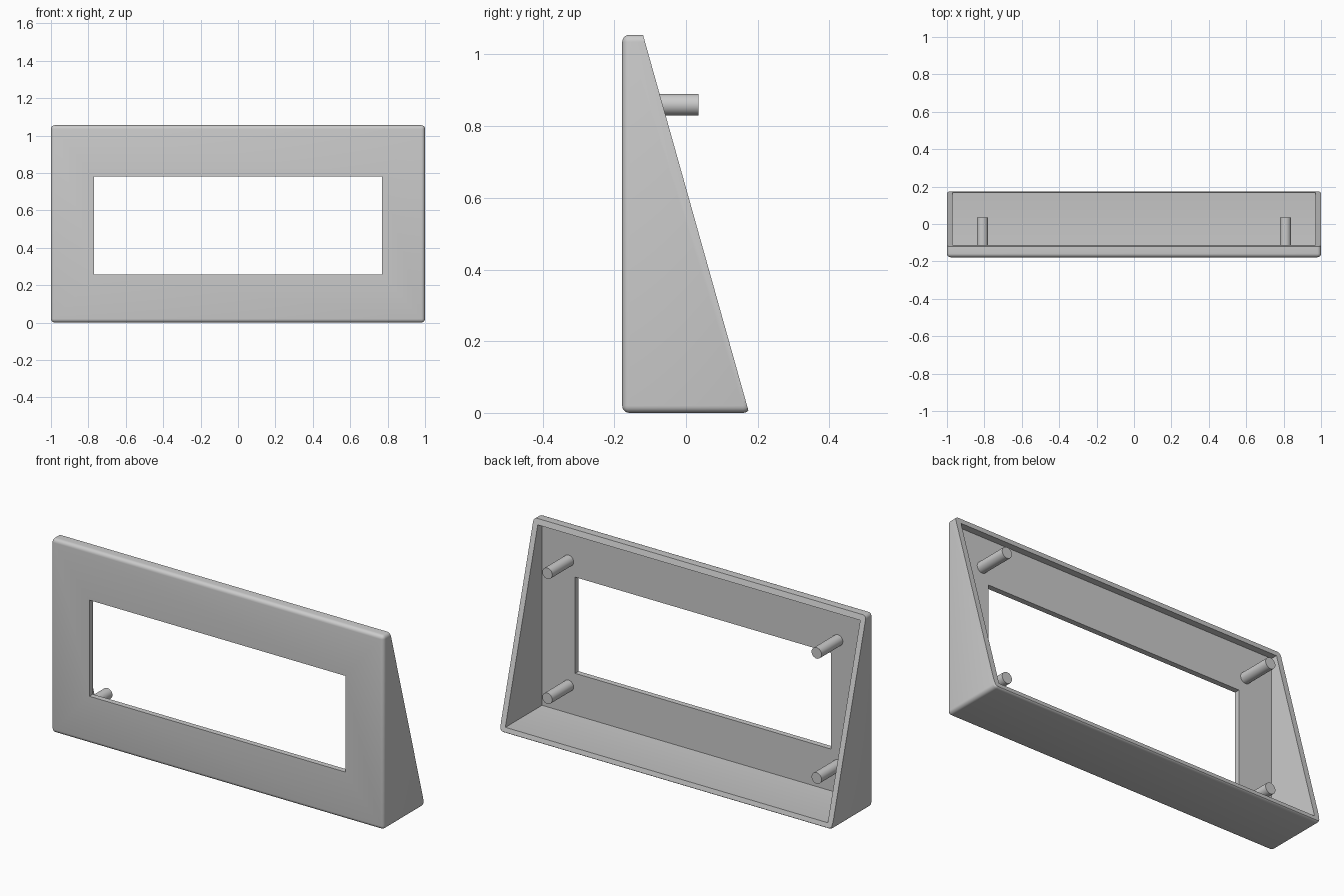
import bpy, bmesh, math
from mathutils import Vector

if "Cube" in bpy.data.objects:
    bpy.data.objects.remove(bpy.data.objects["Cube"], do_unlink=True)

# Single plastic colour
grey = bpy.data.materials.new("light_grey_plastic")
grey.use_nodes = True
colour = (0.6, 0.6, 0.6, 1)
grey.diffuse_color = colour
grey.node_tree.nodes["Principled BSDF"].inputs["Base Color"].default_value = colour

WIDTH, HEIGHT, DEPTH = 2.0, 1.055, 0.357
WALL, ROUND = 0.03, 0.02
FRONT = -0.178
SLOPE_TOP = Vector((0, -0.12, HEIGHT))
SLOPE_NORMAL = Vector((0, HEIGHT, 0.296)).normalized()


def make_object(name, bm):
    mesh = bpy.data.meshes.new(name)
    bm.to_mesh(mesh)
    bm.free()
    mesh.materials.append(grey)
    obj = bpy.data.objects.new(name, mesh)
    bpy.context.collection.objects.link(obj)
    return obj


def box(low, high, radius=0):
    """Box between two corners, with optional rounded edges."""
    bm = bmesh.new()
    bmesh.ops.create_cube(bm, size=1)
    for v in bm.verts:
        v.co = Vector([(a + b) / 2 + c * (b - a) for a, b, c in zip(low, high, v.co)])
    if radius:
        bmesh.ops.bevel(bm, geom=bm.edges[:], offset=radius, segments=5,
                        profile=0.5, affect='EDGES')
    return bm


def cut(target, cutter):
    cutter.hide_render = True
    mod = target.modifiers.new("cut", 'BOOLEAN')
    mod.operation = 'DIFFERENCE'
    mod.solver = 'EXACT'
    mod.object = cutter
    bpy.context.view_layer.objects.active = target
    bpy.ops.object.modifier_apply(modifier=mod.name)
    bpy.data.objects.remove(cutter, do_unlink=True)


def smooth(obj):
    bpy.ops.object.select_all(action='DESELECT')
    obj.select_set(True)
    bpy.context.view_layer.objects.active = obj
    bpy.ops.object.shade_smooth_by_angle(angle=math.radians(35))


# Wedge housing: rounded box sliced by the sloping back plane
half = WIDTH / 2
bm = box((-half, FRONT, 0), (half, FRONT + DEPTH, HEIGHT), ROUND)
sliced = bmesh.ops.bisect_plane(bm, geom=bm.verts[:] + bm.edges[:] + bm.faces[:],
                                plane_co=SLOPE_TOP, plane_no=SLOPE_NORMAL, clear_outer=True)
rim = [g for g in sliced["geom_cut"] if isinstance(g, bmesh.types.BMEdge)]
bmesh.ops.contextual_create(bm, geom=rim)
bmesh.ops.recalc_face_normals(bm, faces=bm.faces[:])
housing = make_object("wedge_housing", bm)

# Hollow interior, open at the back, with a soft lip along the floor
inner = half - WALL
cavity = box((-inner, FRONT + WALL, WALL), (inner, FRONT + DEPTH + 0.01, HEIGHT - WALL))
floor_edge = [e for e in cavity.edges
              if all(v.co.y > 0 and v.co.z < 0.1 for v in e.verts)]
bmesh.ops.bevel(cavity, geom=floor_edge, offset=0.025, segments=4,
                profile=0.5, affect='EDGES')
cut(housing, make_object("cavity_cutter", cavity))

# Display window through the front panel
cut(housing, make_object("window_cutter", box((-0.77, FRONT - 0.1, 0.257),
                                              (0.77, FRONT + 0.1, 0.78))))
smooth(housing)

# Four mounting posts behind the front panel
POST_START, POST_END = FRONT + WALL - 0.01, 0.035
for side, x in (("right", -0.81), ("left", 0.81)):
    for level, z in (("lower", 0.18), ("upper", 0.86)):
        bpy.ops.mesh.primitive_cylinder_add(
            vertices=32, radius=0.03, depth=POST_END - POST_START,
            location=(x, (POST_START + POST_END) / 2, z), rotation=(math.pi / 2, 0, 0))
        post = bpy.context.object
        post.name = f"{level}_{side}_post"
        post.data.materials.append(grey)
        smooth(post)
